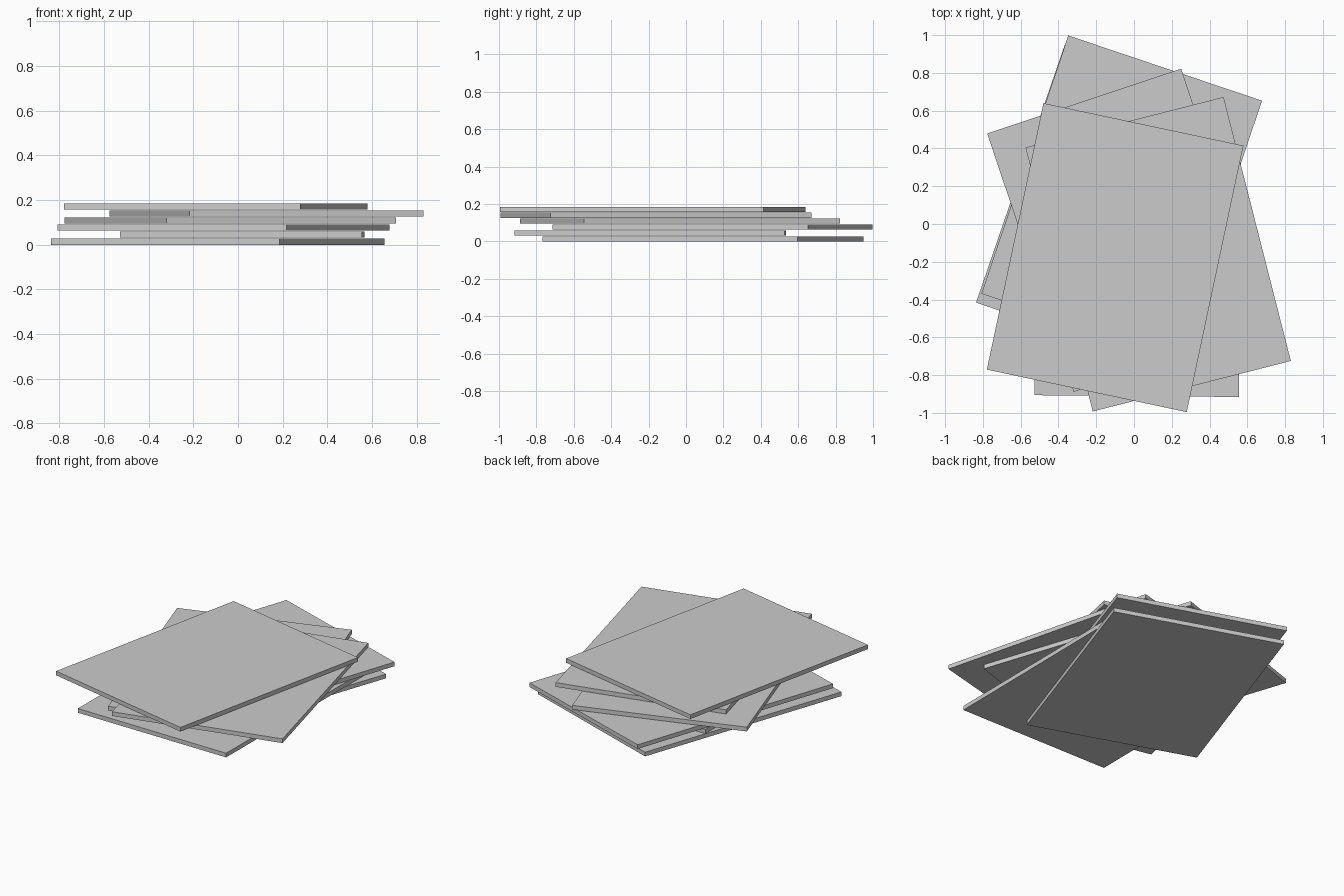
import bpy, math

if "Cube" in bpy.data.objects:
    bpy.data.objects.remove(bpy.data.objects["Cube"])

# One plain grey for every sheet
grey = bpy.data.materials.new("plain grey")
grey.diffuse_color = (0.6, 0.6, 0.6, 1)
grey.use_nodes = True
grey.node_tree.nodes["Principled BSDF"].inputs["Base Color"].default_value = grey.diffuse_color

WIDTH, LENGTH, THICK, STEP = 1.082, 1.442, 0.0275, 0.0315

# Stack from bottom to top: centre x, centre y, turn in degrees
stack = [
    (-0.090, 0.090, -19.0),
    (0.020, -0.190, -0.5),
    (-0.065, 0.142, -18.6),
    (-0.035, -0.033, 18.5),
    (0.128, -0.160, 14.3),
    (-0.100, -0.178, -12.0),
]


def sheet(index, x, y, turn):
    """A thin flat card lying in the loose pile."""
    bpy.ops.mesh.primitive_cube_add(
        size=1, location=(x, y, index * STEP + THICK / 2),
        rotation=(0, 0, math.radians(turn)))
    card = bpy.context.object
    card.name = f"sheet_{index + 1}"
    card.scale = (WIDTH, LENGTH, THICK)
    card.data.materials.append(grey)


for i, (x, y, turn) in enumerate(stack):
    sheet(i, x, y, turn)
